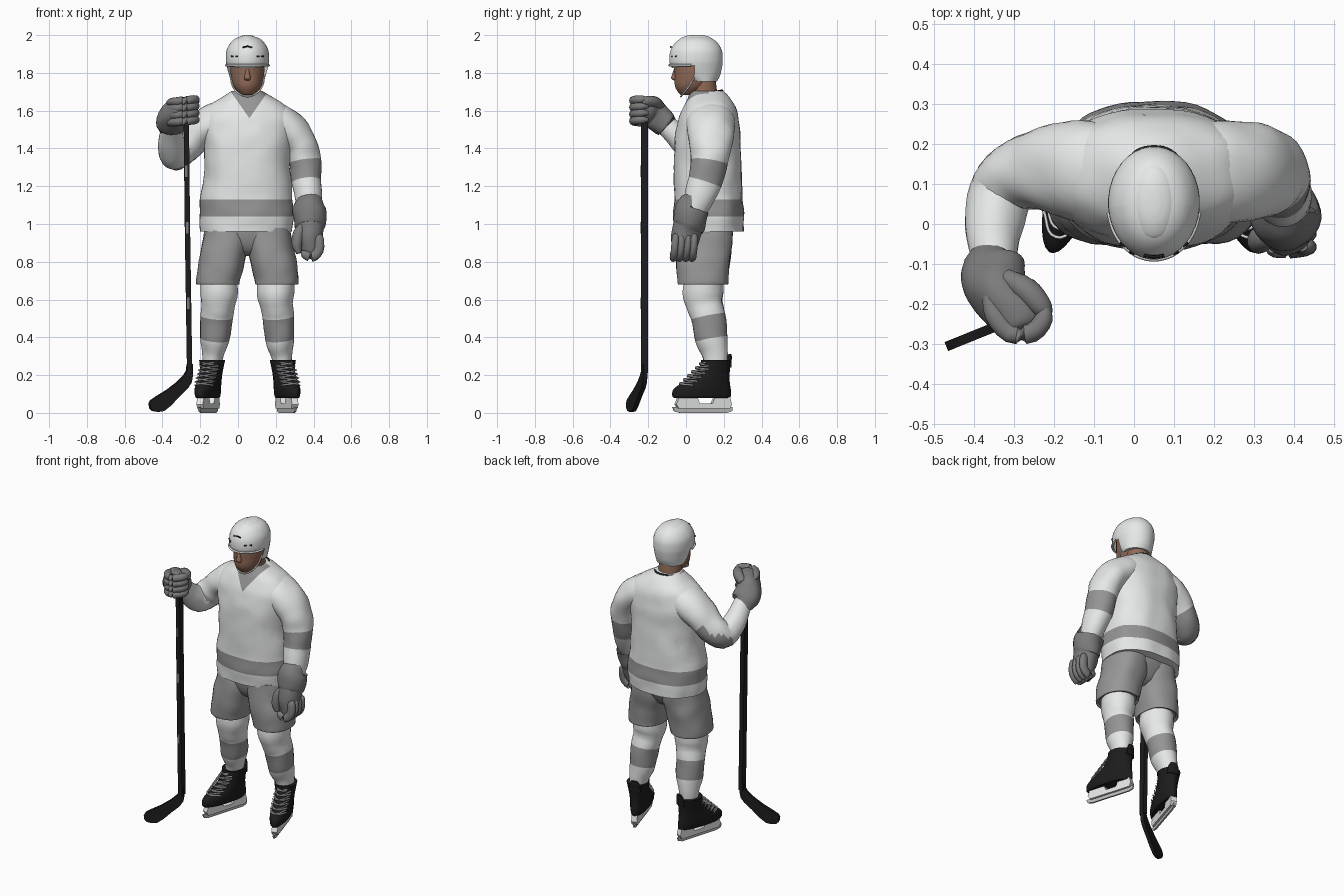
import bpy, bmesh, math
from mathutils import Vector, noise

def material(name, c):
    m = bpy.data.materials.new(name)
    m.diffuse_color = (c[0], c[1], c[2], 1)
    return m

WHITE = material("white", (0.84, 0.85, 0.85))
GREY = material("stripe_grey", (0.3, 0.3, 0.3))
SHORTS = material("shorts_grey", (0.31, 0.31, 0.31))
GLOVE = material("glove_grey", (0.2, 0.2, 0.2))
BLACK = material("black", (0.012, 0.012, 0.013))
SKIN = material("skin", (0.28, 0.145, 0.095))
STEEL = material("steel", (0.5, 0.5, 0.5))

def finish(name, bm, mats, angle=40):
    bmesh.ops.recalc_face_normals(bm, faces=bm.faces)
    me = bpy.data.meshes.new(name)
    bm.to_mesh(me)
    bm.free()
    for m in mats:
        me.materials.append(m)
    for p in me.polygons:
        p.use_smooth = True
    me.set_sharp_from_angle(angle=math.radians(angle))
    ob = bpy.data.objects.new(name, me)
    bpy.context.collection.objects.link(ob)
    return ob

def spline(a, b, c, d, t):
    return 0.5 * (2*b + (c - a)*t + (2*a - 5*b + 4*c - d)*t*t + (3*b - a - 3*c + d)*t**3)

def loft(name, rings, mats, n=28, sub=4, flat=False, bands=(), fold=0.0, edit=None, angle=40, power=2.0):
    """Smooth skin through rings (x, y, z, width radius, depth radius)."""
    R = [rings[0]] + list(rings) + [rings[-1]]
    pts = []
    for i in range(len(rings) - 1):
        for k in range(sub):
            pts.append([spline(*(R[i + j][c] for j in range(4)), k / sub) for c in range(5)])
    pts.append(list(rings[-1]))
    bm = bmesh.new()
    loops = []
    rnd = lambda w: math.copysign(abs(w) ** (2 / power), w)
    for i, p in enumerate(pts):
        c = Vector(p[:3])
        u, v = Vector((1, 0, 0)), Vector((0, 1, 0))
        if not flat:
            t = (Vector(pts[min(i + 1, len(pts) - 1)][:3]) - Vector(pts[max(i - 1, 0)][:3])).normalized()
            u = (u - t * t.x).normalized()
            v = t.cross(u)
        loop = []
        for k in range(n):
            a = 2 * math.pi * (k + 0.5) / n
            q = u * (p[3] * rnd(math.cos(a))) + v * (p[4] * rnd(math.sin(a)))
            f = noise.noise((c + q) * 11) * fold
            loop.append(bm.verts.new(c + q + q.normalized() * f))
        loops.append(loop)
    for i in range(len(loops) - 1):
        mi = 0
        for a, b, m in bands:
            if a * sub <= i < b * sub:
                mi = m
        for k in range(n):
            k2 = (k + 1) % n
            f = bm.faces.new((loops[i][k], loops[i][k2], loops[i + 1][k2], loops[i + 1][k]))
            f.material_index = mi
    bm.faces.new(loops[0])
    bm.faces.new(loops[-1])
    if edit:
        bmesh.ops.recalc_face_normals(bm, faces=bm.faces)
        edit(bm)
    return finish(name, bm, mats, angle)

def bisect(bm, co, no):
    bmesh.ops.bisect_plane(bm, geom=bm.verts[:] + bm.edges[:] + bm.faces[:], plane_co=co, plane_no=no)

def tube(name, pts, r, mat, cyclic=False):
    cu = bpy.data.curves.new(name, 'CURVE')
    cu.dimensions = '3D'
    cu.bevel_depth, cu.bevel_resolution, cu.resolution_u = r, 2, 6
    s = cu.splines.new('BEZIER')
    s.bezier_points.add(len(pts) - 1)
    for b, p in zip(s.bezier_points, pts):
        b.co = p
        b.handle_left_type = b.handle_right_type = 'AUTO'
    s.use_cyclic_u = cyclic
    cu.materials.append(mat)
    ob = bpy.data.objects.new(name, cu)
    bpy.context.collection.objects.link(ob)
    return ob

def slab(name, profile, place, normal, thick, mat):
    """Flat outline extruded by thick along normal, centred."""
    bm = bmesh.new()
    f = bm.faces.new([bm.verts.new(place(*p) - normal * thick / 2) for p in profile])
    r = bmesh.ops.extrude_face_region(bm, geom=[f])
    bmesh.ops.translate(bm, vec=normal * thick, verts=[e for e in r['geom'] if isinstance(e, bmesh.types.BMVert)])
    return finish(name, bm, [mat], 30)

CX = 0.05

# jersey body with hem stripe and V-neck insert
def neck_insert(bm):
    for s in (1, -1):
        bisect(bm, (0.06, 0, 1.56), (s, 0, -0.7))
    for f in bm.faces:
        c = f.calc_center_median()
        if f.normal.y < 0 and abs(c.x - 0.06) < (c.z - 1.56) * 0.7:
            f.material_index = 1

loft("jersey_body", [(0.045, .122, .96, .242, .185), (.047, .12, 1.04, .25, .187), (.047, .118, 1.13, .243, .183),
     (.05, .115, 1.3, .226, .18), (CX, .115, 1.45, .24, .175), (CX, .12, 1.55, .25, .16),
     (CX, .125, 1.62, .21, .138), (CX, .12, 1.67, .135, .11), (CX, .11, 1.705, .08, .082)],
     [WHITE, GREY], n=56, flat=True, bands=[(1, 2, 1)], fold=.008, edit=neck_insert, power=2.3)

# sleeves
def under_elbow(bm):
    for f in bm.faces:
        if f.normal.z > 0.15 or f.normal.y < -0.3:
            f.material_index = 0

loft("left_sleeve", [(.1, .125, 1.55, .1, .12), (.2, .128, 1.54, .105, .13), (.285, .13, 1.485, .098, .122),
     (.335, .13, 1.41, .086, .11), (.352, .122, 1.33, .085, .1), (.366, .1, 1.22, .077, .09),
     (.375, .05, 1.1, .066, .075), (.377, .035, 1.05, .06, .065)], [WHITE, GREY], bands=[(4, 5, 1)], fold=.008)
loft("right_sleeve", [(0, .125, 1.55, .1, .12), (-.1, .128, 1.54, .105, .13), (-.18, .135, 1.505, .1, .118),
     (-.245, .132, 1.445, .09, .1), (-.3, .118, 1.395, .085, .09), (-.335, .07, 1.37, .08, .085),
     (-.352, -.01, 1.43, .07, .07), (-.35, -.1, 1.52, .052, .055)], [WHITE, GREY], bands=[(3, 5, 1)], fold=.008,
     edit=under_elbow)

# left glove, hanging
loft("left_glove", [(.378, .035, 1.09, .075, .085), (.378, .03, 1.08, .086, .092), (.38, .015, 1.0, .084, .088),
     (.381, .005, .97, .076, .08), (.38, -.005, .91, .068, .076), (.38, -.01, .855, .052, .064),
     (.38, -.01, .835, .03, .045)], [GLOVE], fold=.012)
for k in range(4):
    y = -.055 + .033 * k
    loft(f"left_finger_{k}", [(.42, y, .94, .018, .014), (.428, y, .92, .027, .021), (.427, y - .005, .86, .027, .021),
         (.39, y - .01, .824, .026, .021), (.352, y - .01, .842, .022, .019), (.345, y - .01, .86, .008, .008)],
         [GLOVE], n=12, sub=3)
loft("left_thumb", [(.35, -.02, 1.0, .02, .03), (.322, -.035, .95, .031, .034), (.312, -.045, .89, .028, .03),
     (.322, -.05, .845, .014, .016)], [GLOVE], n=14)

# right glove, gripping the stick
loft("right_glove", [(-.352, -.1, 1.525, .07, .05), (-.352, -.106, 1.53, .08, .068), (-.345, -.15, 1.56, .083, .075),
     (-.325, -.19, 1.592, .074, .073), (-.292, -.225, 1.605, .07, .072), (-.268, -.255, 1.612, .055, .06),
     (-.262, -.27, 1.615, .03, .03)], [GLOVE], fold=.012)
for k in range(4):
    z = 1.532 + .036 * k
    loft(f"right_finger_{k}", [(-.365, -.18, z, .015, .012), (-.35, -.225, z + .005, .026, .022),
         (-.31, -.272, z + .01, .026, .023), (-.255, -.272, z + .016, .025, .023),
         (-.225, -.235, z + .02, .023, .022), (-.228, -.2, z + .02, .01, .01)], [GLOVE], n=12, sub=3)
loft("right_thumb", [(-.32, -.14, 1.62, .025, .03), (-.27, -.165, 1.645, .032, .03), (-.23, -.21, 1.65, .027, .027),
     (-.215, -.235, 1.645, .01, .01)], [GLOVE], n=14)

# stick
loft("stick_shaft", [(-.275, -.22, 1.66, .02, .027), (-.268, -.22, 1.0, .02, .027), (-.256, -.22, .21, .02, .027)],
     [BLACK], n=4, sub=1, flat=True, angle=30)
for z in (.58, .98, 1.28):
    slab("shaft_mark", [(-.008, -.03), (.006, -.03), (.006, .03), (-.008, .03)],
         lambda x, h: Vector((-.262 - (z - .6) * .016 + x, -.24, z + h)), Vector((0, 1, 0)), .004, GLOVE)
d = Vector((-.21, -.085, 0)).normalized()
slab("stick_blade", [(.014, .26), (.018, .225), (.033, .2), (.07, .165), (.13, .122), (.19, .088), (.222, .068),
     (.232, .05), (.228, .025), (.212, .01), (.18, .005), (.15, .01), (.11, .04), (.06, .09), (.015, .13),
     (-.006, .16), (-.014, .2), (-.014, .26)],
     lambda s, z: Vector((-.255, -.22, z)) + d * s, Vector((d.y, -d.x, 0)), .024, BLACK)

# neck, head and face
loft("neck", [(CX, .105, 1.62, .075, .075), (CX, .095, 1.7, .07, .07), (CX, .085, 1.79, .068, .07)], [SKIN], flat=True)
loft("head", [(CX, .0, 1.682, .022, .022), (CX, .01, 1.69, .042, .046), (CX, .03, 1.73, .074, .089),
     (CX, .042, 1.79, .088, .103), (CX, .05, 1.85, .092, .112), (CX, .052, 1.92, .09, .11),
     (CX, .052, 1.97, .05, .06)], [SKIN], flat=True)
loft("nose", [(CX, -.05, 1.835, .009, .009), (CX, -.058, 1.80, .012, .013), (CX, -.063, 1.772, .018, .016),
     (CX, -.052, 1.76, .012, .012)], [SKIN], n=12, flat=True)
tube("mouth", [(CX - .025, -.049, 1.737), (CX, -.056, 1.737), (CX + .025, -.049, 1.737)], .0025, BLACK)
for s in (-1, 1):
    tube("eye", [(CX + s * .022, -.055, 1.815), (CX + s * .032, -.051, 1.817), (CX + s * .042, -.046, 1.815)], .003, BLACK)

# helmet, open at the face
def face_opening(bm):
    bisect(bm, (0, 0, 1.835), (0, -.12, 1))
    bisect(bm, (0, .045, 0), (0, 1, 0))
    for f in bm.faces[:]:
        c = f.calc_center_median()
        if c.z < 1.835 + c.y * .12 and c.y < .045:
            bm.faces.remove(f)

loft("helmet", [(CX, .09, 1.755, .088, .075), (CX, .07, 1.79, .098, .112), (CX, .056, 1.835, .11, .136),
     (CX, .053, 1.87, .115, .142), (CX, .054, 1.92, .111, .136), (CX, .055, 1.962, .088, .11),
     (CX, .055, 1.985, .058, .075), (CX, .055, 1.995, .02, .03)], [WHITE], n=36, flat=True, edit=face_opening)
loft("helmet_crown_ridge", [(CX, .055, 1.96, .066, .1), (CX, .055, 1.98, .056, .088), (CX, .055, 1.994, .036, .06),
     (CX, .055, 2.0, .014, .03)], [WHITE], flat=True)
tube("helmet_brim", [(CX + .115 * math.sin(a / 10), .053 - .141 * math.cos(a / 10), 1.84) for a in range(-14, 15, 4)], .006, WHITE)
for s in (-.75, -.5, .5, .75):
    x, y = CX + .114 * math.sin(s), .053 - .141 * math.cos(s)
    tube("helmet_vent", [(x - .007, y + s * -.006, 1.888), (x + .007, y + s * .006, 1.888)], .005, BLACK)
tube("helmet_front_vent", [(CX - .025, -.079, 1.935), (CX, -.082, 1.94), (CX + .025, -.079, 1.935)], .004, BLACK)
tube("chin_strap", [(CX - .09, .05, 1.79), (CX - .08, .02, 1.735), (CX - .045, -.015, 1.69), (CX, -.027, 1.675),
     (CX + .045, -.015, 1.69), (CX + .08, .02, 1.735), (CX + .09, .05, 1.79)], .0045, WHITE)
tube("collar", [(CX + .083 * math.cos(a * math.pi / 4), .105 + .086 * math.sin(a * math.pi / 4),
     1.69 + .015 * math.sin(a * math.pi / 4)) for a in range(8)], .007, BLACK, True)

# shorts
loft("shorts_seat", [(CX, .1, .83, .06, .05), (CX, .1, .85, .12, .09), (CX, .1, .89, .205, .118),
     (CX, .105, .95, .23, .14), (CX, .11, 1.02, .22, .15)], [SHORTS], n=36, flat=True)

for side, s in (("right", -1), ("left", 1)):
    def leg_rings(rows):
        return [(CX + s * r[0],) + r[1:] for r in rows]
    loft(side + "_shorts_leg", leg_rings([(.152, .09, .69, .1, .12), (.154, .09, .68, .114, .132), (.152, .09, .71, .118, .137),
         (.135, .09, .8, .124, .142), (.113, .1, .9, .126, .146), (.105, .105, .98, .12, .145)]),
         [SHORTS], flat=True, fold=.008, power=2.3)
    # sock with stripe
    loft(side + "_sock", leg_rings([(.15, .1, .76, .095, .1), (.15, .09, .64, .1, .107), (.155, .1, .57, .088, .095),
         (.164, .117, .51, .085, .09), (.171, .135, .39, .077, .086), (.182, .155, .3, .056, .066),
         (.19, .16, .2, .042, .05)]), [WHITE, GREY], bands=[(3, 4, 1)], fold=.006)
    # skate, built toe-forward then turned out
    parts = [loft(side + "_boot", [(0, -.07, .078, .042, .15), (0, -.07, .09, .05, .162), (0, -.068, .125, .056, .158),
             (0, -.05, .155, .056, .135), (0, -.015, .2, .056, .098), (0, .005, .25, .062, .082),
             (0, .01, .28, .068, .08)], [BLACK], flat=True),
             loft(side + "_heel_tab", [(0, .075, .24, .04, .015), (0, .082, .29, .032, .011), (0, .087, .312, .02, .006)],
             [BLACK], n=12, flat=True)]
    X = Vector((1, 0, 0))
    yz = lambda y, z: Vector((0, y, z))
    parts.append(slab(side + "_blade_holder", [(-.2, .085), (-.215, .045), (-.2, .022), (.08, .022), (.092, .045), (.082, .085),
                 (.0, .085), (-.015, .05), (-.085, .05), (-.1, .085)], yz, X, .036, WHITE))
    parts.append(slab(side + "_blade", [(-.232, .03), (-.222, .008), (-.19, 0), (.07, 0), (.098, .01), (.1, .03)],
                 yz, X, .01, STEEL))
    for k in range(6):
        y, z = -.185 + .022 * k, .155 + .021 * k
        for w in (-1, 1):
            parts.append(tube(side + "_lace", [(-.05, y + .05, z - w * .009), (0, y - .006, z), (.05, y + .05, z + w * .009)],
                         .004, WHITE))
    for ob in parts:
        ob.location = (CX + s * .19, .15, 0)
        ob.rotation_euler.z = s * math.radians(17)
